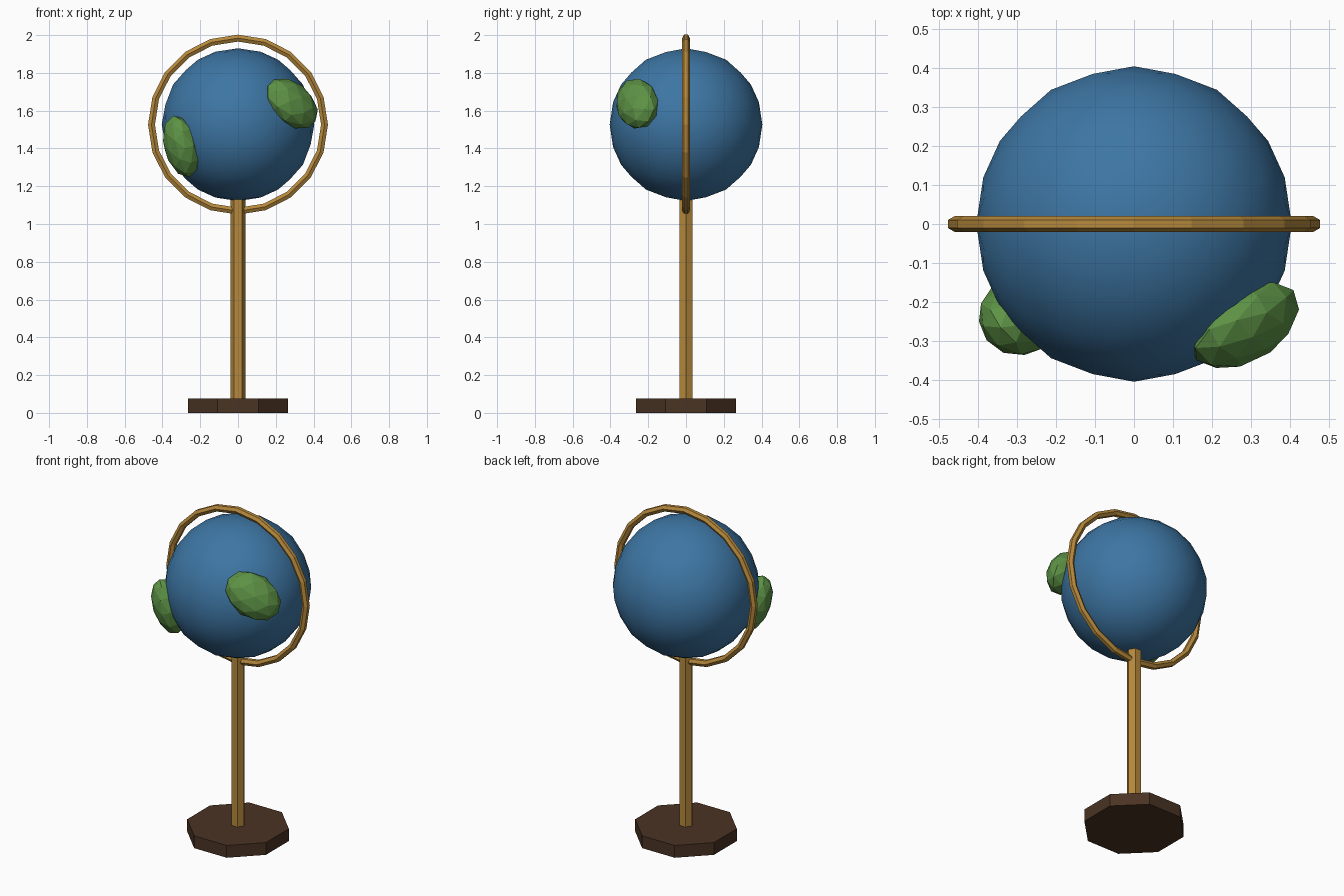
import bpy, bmesh
from math import pi, sin, cos, atan
from mathutils import Matrix, Vector

cube = bpy.data.objects.get("Cube")
if cube:
    bpy.data.objects.remove(cube, do_unlink=True)

CENTER = Vector((0, 0, 1.526))
RADIUS = 0.404


def material(name, rgb):
    m = bpy.data.materials.new(name)
    m.use_nodes = True
    m.diffuse_color = (*rgb, 1)
    m.node_tree.nodes["Principled BSDF"].inputs["Base Color"].default_value = (*rgb, 1)
    return m


ocean_blue = material("ocean_blue", (0.047, 0.18, 0.37))
land_green = material("land_green", (0.11, 0.29, 0.06))
brass = material("brass", (0.47, 0.25, 0.045))
dark_wood = material("dark_wood", (0.068, 0.033, 0.017))


def finish(name, bm, mat, smooth=False):
    bmesh.ops.recalc_face_normals(bm, faces=bm.faces)
    mesh = bpy.data.meshes.new(name)
    for f in bm.faces:
        f.smooth = smooth
    bm.to_mesh(mesh)
    bm.free()
    mesh.materials.append(mat)
    obj = bpy.data.objects.new(name, mesh)
    bpy.context.collection.objects.link(obj)
    return obj


def prism(name, sides, radius, z0, z1, turn, mat):
    bm = bmesh.new()
    place = Matrix.Translation((0, 0, (z0 + z1) / 2)) @ Matrix.Rotation(turn, 4, 'Z')
    bmesh.ops.create_cone(bm, cap_ends=True, segments=sides, radius1=radius,
                          radius2=radius, depth=z1 - z0, matrix=place)
    return finish(name, bm, mat)


def ball(name, detail, matrix, mat, smooth=False):
    # Icosphere turned so that an edge midpoint, not a corner, is on top
    bm = bmesh.new()
    upright = Matrix.Rotation(-atan(2) / 2, 4, 'Y')
    bmesh.ops.create_icosphere(bm, subdivisions=detail, radius=1, matrix=matrix @ upright)
    return finish(name, bm, mat, smooth)


def land(name, normal, long_axis, sizes):
    # Flattened lump centred on the surface of the globe
    normal = Vector(normal).normalized()
    a = Vector(long_axis).normalized()
    n = (normal - a * normal.dot(a)).normalized()
    b = n.cross(a)
    turn = Matrix((a, b, n)).transposed().to_4x4()
    place = Matrix.Translation(CENTER + normal * 0.4)
    return ball(name, 2, place @ turn @ Matrix.Diagonal((*sizes, 1)), land_green)


# Stand
prism("base", 8, 0.287, 0, 0.075, pi / 8, dark_wood)
prism("post", 6, 0.041, 0.075, 1.13, pi / 6 * 3, brass)

# Globe
ball("globe", 3, Matrix.Translation(CENTER) @ Matrix.Scale(RADIUS, 4), ocean_blue, True)

# Land masses
land("left_land", (0.285, -0.26, 0.112), (0.75, 0.35, -0.56), (0.168, 0.123, 0.088))
land("right_land", (-0.30, -0.24, -0.115), (0.25, 0.15, -0.95), (0.17, 0.102, 0.088))

# Ring: hexagonal section spun around the globe
bm = bmesh.new()
section = []
for i in range(6):
    t = pi / 6 + i * pi / 3
    section.append(bm.verts.new((0.458 + 0.021 * cos(t), 0.021 * sin(t), CENTER.z)))
edges = [bm.edges.new((section[i], section[i - 1])) for i in range(6)]
bmesh.ops.spin(bm, geom=section + edges, cent=CENTER, axis=(0, 1, 0),
               angle=2 * pi, steps=20, use_merge=False)
bmesh.ops.remove_doubles(bm, verts=bm.verts, dist=0.0005)
finish("ring", bm, brass)
